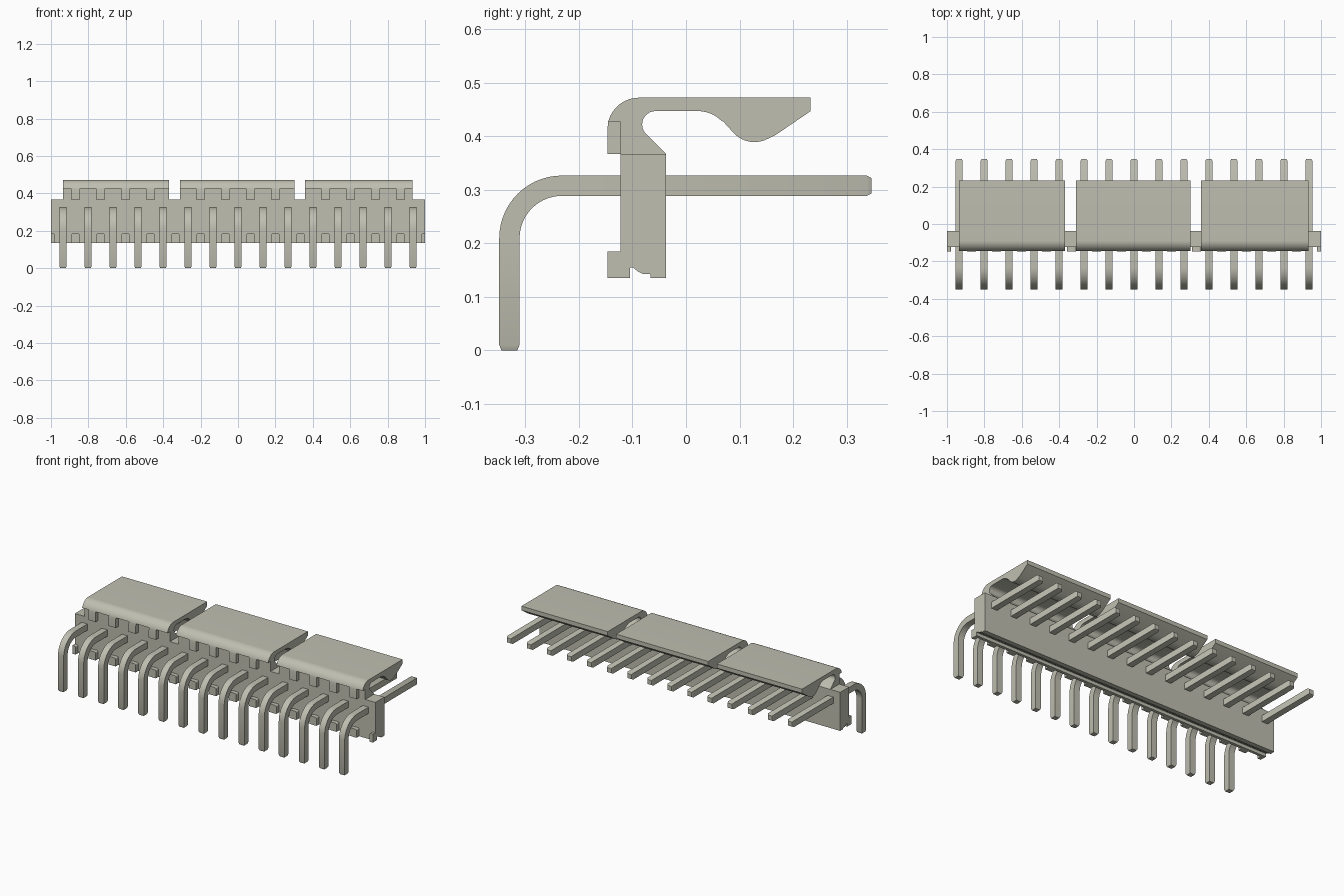
import bpy, bmesh, math

cube = bpy.data.objects.get("Cube")
if cube:
    bpy.data.objects.remove(cube, do_unlink=True)

COUNT = 15
PITCH = 0.1336
PIN_XS = [(i - (COUNT - 1) / 2) * PITCH for i in range(COUNT)]
TOOTH_XS = [(i - COUNT / 2) * PITCH for i in range(COUNT + 1)]
TOOTH_HALF = 0.0235

mat = bpy.data.materials.new("warm light grey")
colour = (0.52, 0.52, 0.44, 1)
mat.diffuse_color = colour
mat.use_nodes = True
mat.node_tree.nodes["Principled BSDF"].inputs["Base Color"].default_value = colour


def add_object(name, bm):
    """Turn a bmesh into a smooth-shaded object with sharp edges kept."""
    bmesh.ops.recalc_face_normals(bm, faces=bm.faces)
    mesh = bpy.data.meshes.new(name)
    bm.to_mesh(mesh)
    bm.free()
    mesh.materials.append(mat)
    mesh.polygons.foreach_set("use_smooth", [True] * len(mesh.polygons))
    mesh.set_sharp_from_angle(angle=math.radians(30))
    obj = bpy.data.objects.new(name, mesh)
    bpy.context.scene.collection.objects.link(obj)
    return obj


def loft(bm, rings):
    """Bridge matching closed rings and cap both ends."""
    loops = [[bm.verts.new(p) for p in ring] for ring in rings]
    n = len(loops[0])
    for a, b in zip(loops, loops[1:]):
        for i in range(n):
            j = (i + 1) % n
            bm.faces.new((a[i], a[j], b[j], b[i]))
    bm.faces.new(loops[0])
    bm.faces.new(loops[-1])


def extrude_x(bm, profile, x0, x1):
    """Prism from a (y, z) profile along x."""
    loft(bm, [[(x, y, z) for y, z in profile] for x in (x0, x1)])


def arc(cy, cz, r, start, end, steps):
    out = []
    for i in range(steps + 1):
        a = math.radians(start + (end - start) * i / steps)
        out.append((cy + r * math.cos(a), cz + r * math.sin(a)))
    return out


# Housing wall with a shallow groove along its underside
bm = bmesh.new()
groove = [(-0.105, 0.135), (-0.105, 0.154), (-0.099, 0.155), (-0.091, 0.148),
          (-0.081, 0.143), (-0.066, 0.142), (-0.066, 0.135)]
extrude_x(bm, [(-0.122, 0.367), (-0.122, 0.135)] + groove
          + [(-0.037, 0.135), (-0.037, 0.367)], -1, 1)
add_object("housing_wall", bm)

# Feet along the lower front edge, with rounded top corners
bm = bmesh.new()
R = 0.008
for x in TOOTH_XS:
    x0, x1 = max(x - TOOTH_HALF, -1), min(x + TOOTH_HALF, 1)
    outline = [(x0, 0.135), (x1, 0.135)]
    outline += arc(x1 - R, 0.185 - R, R, 0, 90, 4) if x1 < 1 else [(x1, 0.185)]
    outline += arc(x0 + R, 0.185 - R, R, 90, 180, 4) if x0 > -1 else [(x0, 0.185)]
    loft(bm, [[(px, y, pz) for px, pz in outline] for y in (-0.147, -0.122)])
add_object("housing_feet", bm)

# Hooked latch profile: outer bend, tapered lip and rounded inner channel
latch = [(-0.037, 0.367), (-0.122, 0.367), (-0.122, 0.427), (-0.1453, 0.427)]
latch += arc(-0.088, 0.413, 0.059, 166, 90, 12)
latch += [(0.233, 0.472), (0.233, 0.447), (0.167, 0.402)]
latch += arc(0.128, 0.442, 0.053, 300, 225, 8)
latch += [(0.070, 0.427)]
latch += arc(0.022, 0.384, 0.063, 45, 90, 7)
latch += arc(-0.057, 0.422, 0.025, 90, 220, 10)

# Short tooth joining the latch to the housing between neighbouring pins
tooth = [(-0.122, 0.367), (-0.147, 0.367), (-0.147, 0.413), (-0.1453, 0.427),
         (-0.122, 0.427)]

spans = {"right": (-0.935, -0.368), "middle": (-0.311, 0.302), "left": (0.358, 0.932)}
for side, (x0, x1) in spans.items():
    bm = bmesh.new()
    extrude_x(bm, latch, x0, x1)
    add_object("latch_" + side, bm)
    bm = bmesh.new()
    for x in TOOTH_XS:
        if x0 < x < x1:
            extrude_x(bm, tooth, x - TOOTH_HALF, x + TOOTH_HALF)
    add_object("latch_teeth_" + side, bm)

# Bent square pin: (y, z, angle of cross-section, half thickness)
H = 0.019
path = [(-0.330, 0.0, 180, H - 0.004), (-0.330, 0.010, 180, H)]
path += [(y, z, a, H) for (y, z), a in
         zip(arc(-0.232, 0.2095, 0.098, 180, 90, 14),
             [180 - 90 * i / 14 for i in range(15)])]
path += [(0.338, 0.3075, 90, H), (0.347, 0.3075, 90, H - 0.005)]
rings = []
for y, z, a, h in path:
    dy, dz = math.cos(math.radians(a)) * h, math.sin(math.radians(a)) * h
    rings.append([(-h, y - dy, z - dz), (h, y - dy, z - dz),
                  (h, y + dy, z + dz), (-h, y + dy, z + dz)])
bm = bmesh.new()
loft(bm, rings)
first = add_object("pin_01", bm)
first.location.x = PIN_XS[0]
for i, x in enumerate(PIN_XS[1:], 2):
    pin = bpy.data.objects.new(f"pin_{i:02d}", first.data)
    pin.location.x = x
    bpy.context.scene.collection.objects.link(pin)
